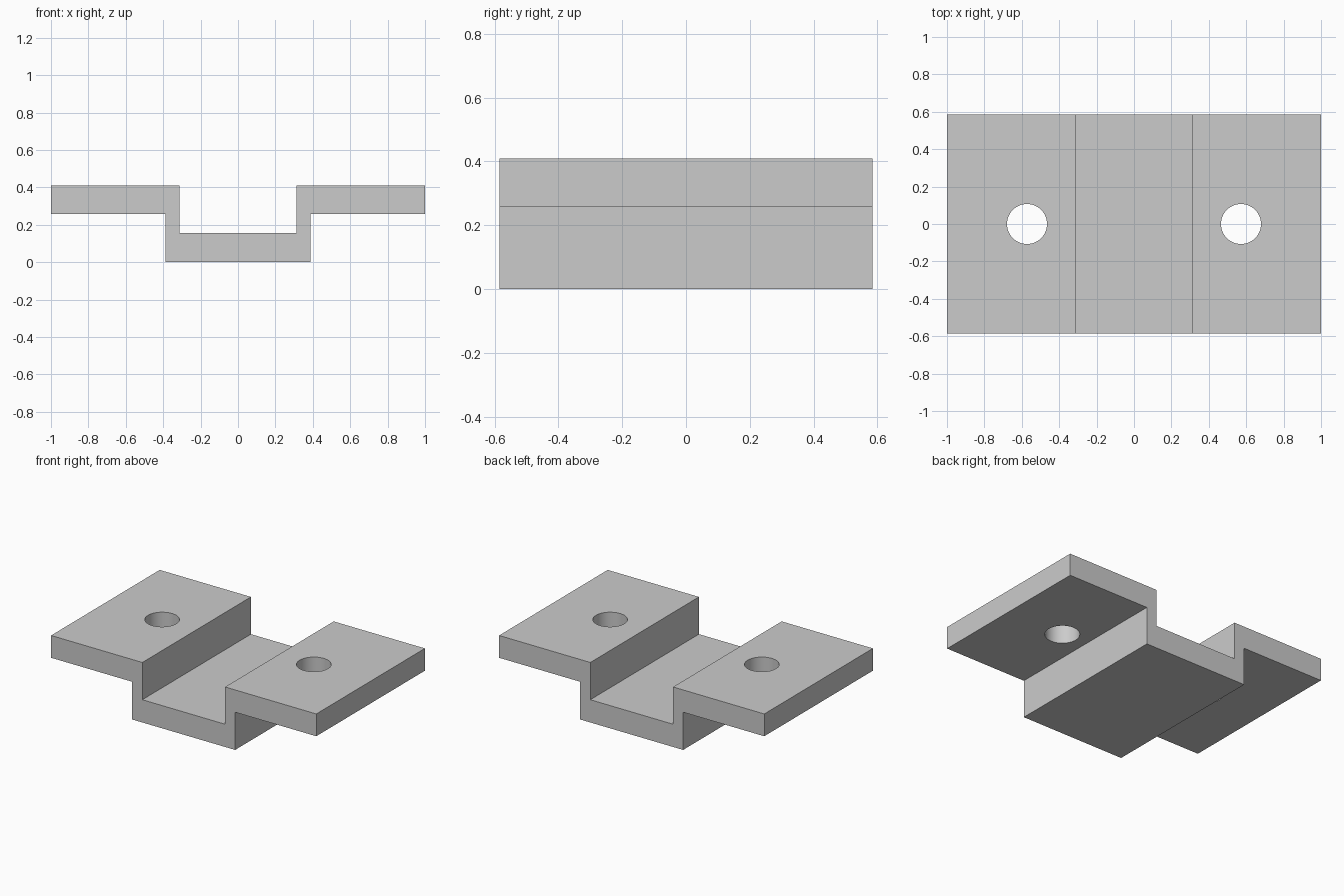
import bpy
import bmesh

cube = bpy.data.objects.get("Cube")
if cube:
    bpy.data.objects.remove(cube, do_unlink=True)

HALF_DEPTH = 0.585
HOLE_X, HOLE_RADIUS = 0.572, 0.107

# Single grey finish
grey = bpy.data.materials.new("light_grey")
grey.use_nodes = True
grey.diffuse_color = (0.6, 0.6, 0.6, 1)
grey.node_tree.nodes["Principled BSDF"].inputs["Base Color"].default_value = (0.6, 0.6, 0.6, 1)

# Hat-shaped profile: right half from the bottom up, then mirrored
half = [(0.388, 0), (0.388, 0.257), (1, 0.257), (1, 0.409), (0.312, 0.409), (0.312, 0.155)]
profile = half + [(-x, z) for x, z in reversed(half)]

# Extrude the profile along the depth
bm = bmesh.new()
face = bm.faces.new([bm.verts.new((x, -HALF_DEPTH, z)) for x, z in profile])
ext = bmesh.ops.extrude_face_region(bm, geom=[face])
moved = [g for g in ext["geom"] if isinstance(g, bmesh.types.BMVert)]
bmesh.ops.translate(bm, verts=moved, vec=(0, 2 * HALF_DEPTH, 0))
bmesh.ops.recalc_face_normals(bm, faces=bm.faces)
mesh = bpy.data.meshes.new("bracket")
bm.to_mesh(mesh)
bm.free()
mesh.materials.append(grey)
bracket = bpy.data.objects.new("bracket", mesh)
bpy.context.collection.objects.link(bracket)

# Round bolt hole through each flange
cutters = []
for side, sign in (("left", 1), ("right", -1)):
    bpy.ops.mesh.primitive_cylinder_add(vertices=64, radius=HOLE_RADIUS, depth=0.4,
                                        location=(sign * HOLE_X, 0, 0.333))
    cutter = bpy.context.object
    cutter.name = side + "_hole_cutter"
    cutter.hide_render = True
    cutter.data.materials.append(grey)
    mod = bracket.modifiers.new(side + "_hole", "BOOLEAN")
    mod.operation = "DIFFERENCE"
    mod.solver = "EXACT"
    mod.object = cutter
    cutters.append(cutter)

# Apply the cuts, drop the cutters and smooth the hole walls
bpy.ops.object.select_all(action="DESELECT")
bracket.select_set(True)
bpy.context.view_layer.objects.active = bracket
for name in [m.name for m in bracket.modifiers]:
    bpy.ops.object.modifier_apply(modifier=name)
for cutter in cutters:
    bpy.data.objects.remove(cutter, do_unlink=True)
bpy.ops.object.shade_smooth_by_angle()
